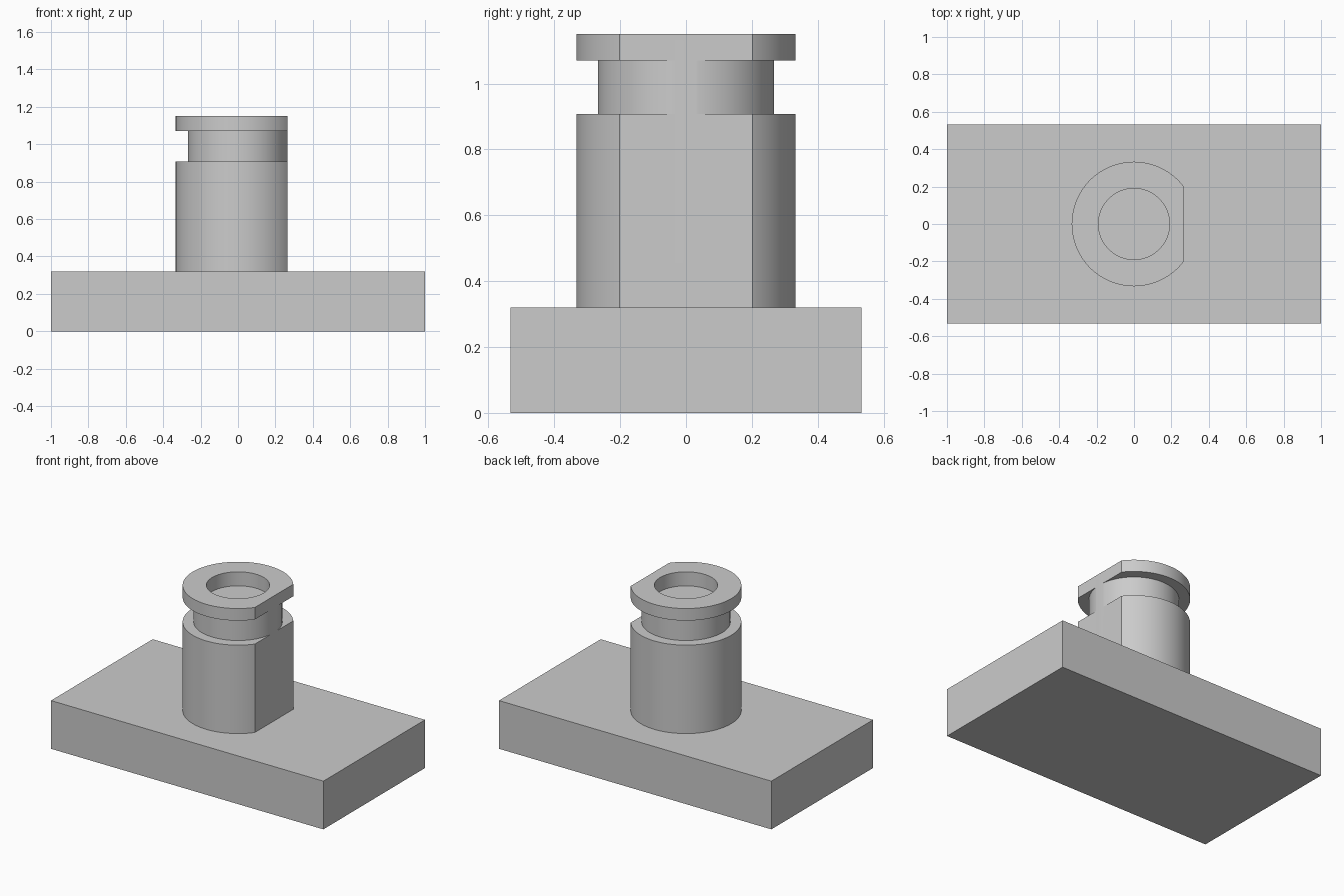
import bpy, bmesh, math
from mathutils import Vector

cube = bpy.data.objects.get("Cube")
if cube:
    bpy.data.objects.remove(cube, do_unlink=True)

grey = bpy.data.materials.new("plain_grey")
grey.use_nodes = True
color = (0.6, 0.6, 0.6, 1)
grey.diffuse_color = color
grey.node_tree.nodes["Principled BSDF"].inputs["Base Color"].default_value = color


def add_object(name, bm):
    bmesh.ops.recalc_face_normals(bm, faces=bm.faces)
    mesh = bpy.data.meshes.new(name)
    bm.to_mesh(mesh)
    bm.free()
    mesh.materials.append(grey)
    obj = bpy.data.objects.new(name, mesh)
    bpy.context.collection.objects.link(obj)
    return obj


BASE_TOP, SHOULDER, RIM_BOTTOM, TOP = 0.32, 0.907, 1.07, 1.15
POST_R, NECK_R, POCKET_R, POCKET_FLOOR = 0.333, 0.267, 0.19, 1.057
FLAT_X = 0.265

# Rectangular base block
bm = bmesh.new()
bmesh.ops.create_cube(bm, size=1)
bmesh.ops.scale(bm, vec=(2, 1.066, BASE_TOP), verts=bm.verts)
bmesh.ops.translate(bm, vec=(0, 0, BASE_TOP / 2), verts=bm.verts)
add_object("base_block", bm)

# Turned post with grooved neck, rim and shallow round pocket
profile = [(0, BASE_TOP), (POST_R, BASE_TOP), (POST_R, SHOULDER), (NECK_R, SHOULDER),
           (NECK_R, RIM_BOTTOM), (POST_R, RIM_BOTTOM), (POST_R, TOP),
           (POCKET_R, TOP), (POCKET_R, POCKET_FLOOR), (0, POCKET_FLOOR)]
bm = bmesh.new()
points = [bm.verts.new((r, 0, z)) for r, z in profile]
edges = [bm.edges.new(pair) for pair in zip(points, points[1:])]
bmesh.ops.spin(bm, geom=points + edges, cent=(0, 0, 0), axis=(0, 0, 1),
               angle=math.tau, steps=96, use_merge=True)
bmesh.ops.remove_doubles(bm, verts=bm.verts, dist=1e-5)

# Flat milled down one side
cut = bmesh.ops.bisect_plane(bm, geom=bm.verts[:] + bm.edges[:] + bm.faces[:],
                             plane_co=Vector((FLAT_X, 0, 0)), plane_no=(1, 0, 0),
                             clear_outer=True)
rim_edges = [e for e in bm.edges if e.is_boundary]
bmesh.ops.holes_fill(bm, edges=rim_edges, sides=0)
bmesh.ops.triangulate(bm, faces=[f for f in bm.faces if len(f.verts) > 4])
post = add_object("grooved_post", bm)

bpy.ops.object.select_all(action="DESELECT")
post.select_set(True)
bpy.context.view_layer.objects.active = post
bpy.ops.object.shade_smooth_by_angle(angle=math.radians(25))
